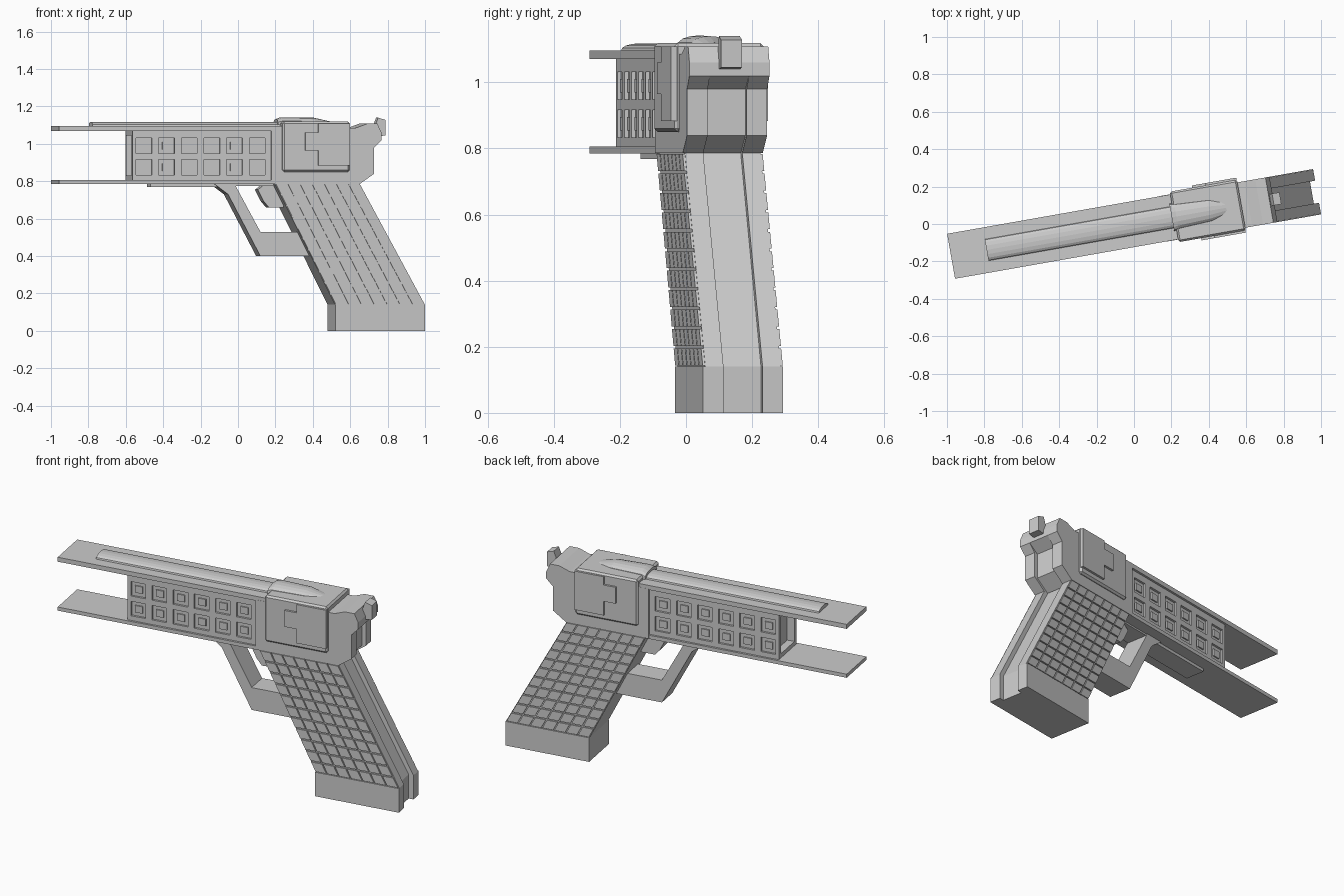
import bpy, bmesh, math

if "Cube" in bpy.data.objects:
    bpy.data.objects.remove(bpy.data.objects["Cube"])

TURN = math.radians(10)   # the whole model is turned on the ground


def loft(name, parts, bevel=0.0):
    """Each part is a list of rings (u, v, z); rings are joined and capped."""
    bm = bmesh.new()
    for rings in parts:
        vs = [[bm.verts.new(p) for p in ring] for ring in rings]
        n = len(vs[0])
        for a, b in zip(vs, vs[1:]):
            for i in range(n):
                j = (i + 1) % n
                bm.faces.new((a[i], a[j], b[j], b[i]))
        bm.faces.new(vs[0][::-1])
        bm.faces.new(vs[-1])
    bmesh.ops.recalc_face_normals(bm, faces=bm.faces)
    me = bpy.data.meshes.new(name)
    bm.to_mesh(me)
    bm.free()
    ob = bpy.data.objects.new(name, me)
    bpy.context.collection.objects.link(ob)
    ob.rotation_euler.z = TURN
    if bevel:
        m = ob.modifiers.new("edges", "BEVEL")
        m.width, m.segments = bevel, 1
    return ob


def side(pts, v0, v1):
    """Side profile (u, z) pushed from v0 to v1."""
    return [[(u, v, z) for u, z in pts] for v in (v0, v1)]


def box(u0, u1, v0, v1, z0, z1):
    return side([(u0, z0), (u1, z0), (u1, z1), (u0, z1)], v0, v1)


def both(pts, v0, v1):
    """The same profile on both sides."""
    return [side(pts, v0, v1), side(pts, -v1, -v0)]


def cut(ob, parts):
    c = loft(ob.name + "_cutter", parts)
    c.hide_render = True
    c.hide_set(True)
    m = ob.modifiers.new("cut", "BOOLEAN")
    m.operation, m.object, m.solver = "DIFFERENCE", c, "EXACT"


# long upper and lower plates
loft("upper_plate", [box(-0.993, 0.24, -0.122, 0.122, 1.07, 1.096)])
loft("lower_plate", [box(-0.993, 0.2, -0.122, 0.122, 0.785, 0.806)])
loft("under_rail", [box(-0.485, -0.1, -0.055, 0.055, 0.768, 0.786),
                    box(-0.12, 0.2, -0.06, 0.06, 0.775, 0.786)])

# barrel housing with recessed windows and open muzzle end
barrel = loft("barrel_housing", [box(-0.592, 0.2, -0.11, 0.11, 0.805, 1.071)])
windows, studs = [], []
for i in range(6):
    u = -0.53 + i * 0.123
    for z in (0.875, 0.99):
        for s in (-1, 1):
            windows.append(box(u - 0.043, u + 0.043, s * 0.098, s * 0.13, z - 0.042, z + 0.042))
            studs.append(box(u - 0.022, u + 0.022, s * 0.09, s * 0.105, z - 0.02, z + 0.02))
cut(barrel, windows + [box(-0.65, -0.55, -0.085, 0.085, 0.83, 1.045)])
loft("window_studs", studs)

# rounded rib along the top, running into a tapering hump on the block


def arch(u, w, z0, h):
    return [(u, w * math.cos(math.pi * k / 8), z0 + h * math.sin(math.pi * k / 8) ** 0.7 if 0 < k < 8 else z0)
            for k in range(9)]


loft("top_rib", [[arch(-0.8, 0.06, 1.09, 0.028), arch(0.22, 0.06, 1.09, 0.028)]])
loft("top_hump", [[arch(0.205, 0.075, 1.1, 0.032), arch(0.23, 0.07, 1.1, 0.042),
                   arch(0.41, 0.06, 1.1, 0.04), arch(0.5, 0.04, 1.1, 0.02)]])

# rear block and its stepped side panels
loft("rear_block", [box(0.218, 0.583, -0.137, 0.137, 0.85, 1.119)], 0.01)
panel = [(0.41, 0.883), (0.581, 0.883), (0.581, 1.108), (0.41, 1.108),
         (0.41, 1.06), (0.34, 1.06), (0.34, 0.965), (0.41, 0.965)]
loft("side_panels", both(panel, 0.13, 0.149))

# frame behind the barrel: full-width cheeks, centre set back to make a groove
head = [(0.16, 0.786), (0.64, 0.786), (0.717, 0.84), (0.717, 0.98),
        (0.757, 1.02), (0.757, 1.06), (0.735, 1.108), (0.68, 1.108),
        (0.62, 1.086), (0.57, 1.086), (0.16, 1.075)]
core = [(0.16, 0.786), (0.615, 0.786), (0.695, 0.84), (0.695, 0.98)] + head[4:]
loft("frame_cheeks", both(head, 0.06, 0.123))
loft("frame_core", [side(core, -0.06, 0.06)])

# raked grip, grooved down the back, with a plain foot
Z0, Z1 = 0.14, 0.787


def front(z):
    return 0.507 - (z - Z0) * 0.505


def back(z):
    return 0.994 - (z - Z0) * 0.547


def slab(inset):
    return [(front(Z0), Z0), (back(Z0) - inset, Z0), (back(Z1) - inset, Z1), (front(Z1), Z1)]


foot = [(0.507, 0), (0.994, 0), (0.994, Z0), (0.507, Z0)]
foot_core = [(0.507, 0), (0.966, 0), (0.966, Z0), (0.507, Z0)]
loft("grip_cheeks", both(slab(0), 0.06, 0.116))
loft("grip_core", [side(slab(0.028), -0.06, 0.06)])
loft("grip_foot", both(foot, 0.06, 0.123) + [side(foot_core, -0.06, 0.06)])

# raised grip tiles in slanted columns
tiles = []
ROWS, COLS = 11, 7
for r in range(ROWS):
    dz = (Z1 - Z0) / ROWS
    za, zb = Z0 + r * dz + 0.004, Z0 + (r + 1) * dz - 0.004
    for c in range(COLS):
        def at(t, z):
            return (front(z) + (back(z) - front(z)) * t, z)
        a, b = (c + 0.05) / COLS, (c + 0.95) / COLS
        tiles += both([at(a, za), at(b, za), at(b, zb), at(a, zb)], 0.11, 0.123)
loft("grip_tiles", tiles)

# trigger guard and trigger
guard_front = [(-0.14, 0.786), (-0.065, 0.73), (0.11, 0.4), (0.11, 0.53), (-0.03, 0.786)]
guard_bar = [(0.11, 0.4), (0.42, 0.4), (0.36, 0.53), (0.11, 0.53)]
loft("trigger_guard", [side(guard_front, -0.065, 0.065), side(guard_bar, -0.065, 0.065)])
trigger = [(0.1, 0.755), (0.14, 0.786), (0.24, 0.786), (0.24, 0.66), (0.16, 0.66), (0.13, 0.695)]
loft("trigger", [side(trigger, -0.045, 0.045)])

# hammer
hammer = [(0.7, 1.09), (0.74, 1.1), (0.755, 1.14), (0.795, 1.128), (0.795, 1.045), (0.755, 1.04), (0.7, 1.05)]
loft("hammer", [side(hammer, -0.032, 0.032)])
